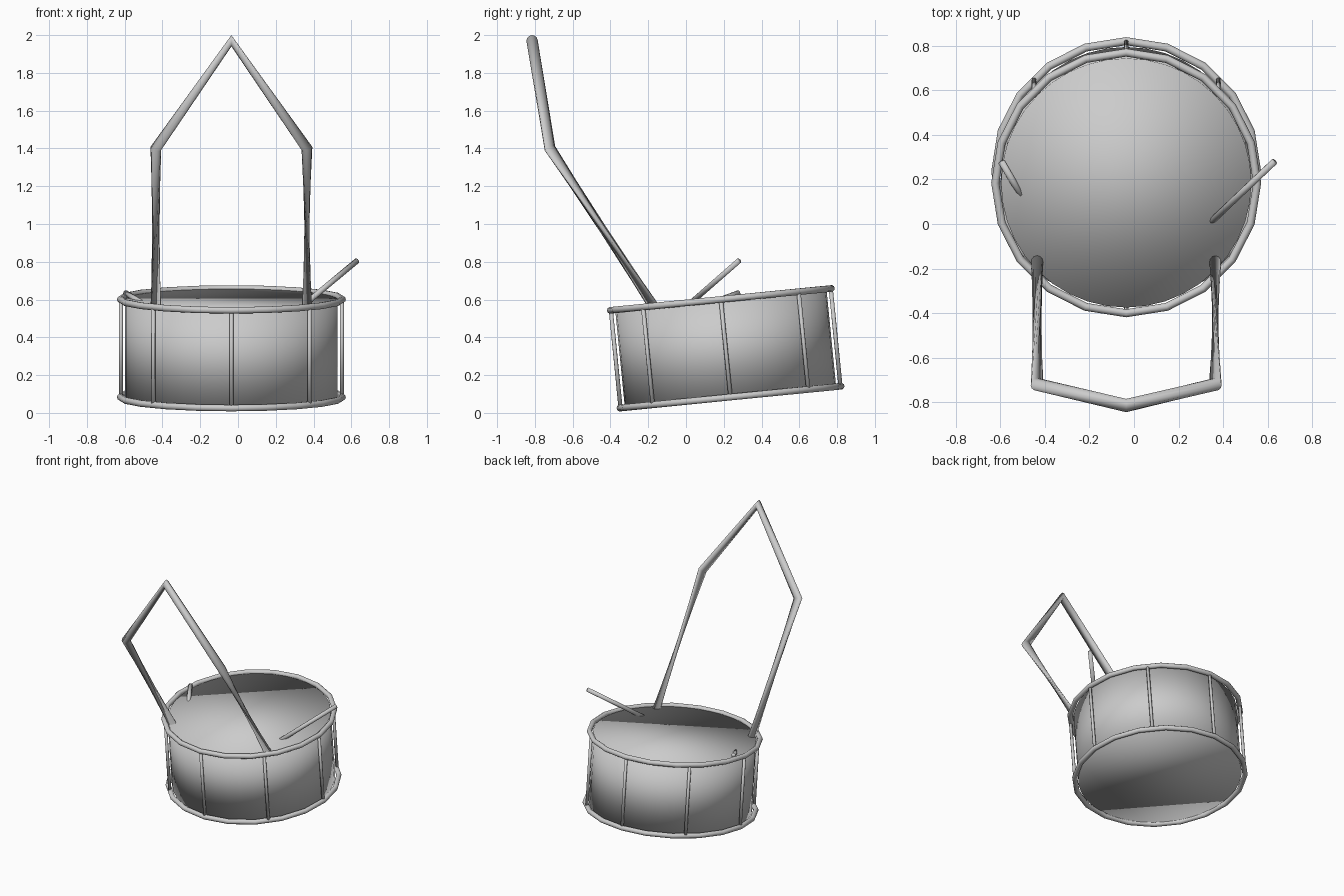
import bpy, bmesh, math
from mathutils import Matrix, Vector

cube = bpy.data.objects.get("Cube")
if cube:
    bpy.data.objects.remove(cube, do_unlink=True)

grey = bpy.data.materials.new("plain grey")
grey.use_nodes = True
colour = (0.6, 0.6, 0.6, 1)
grey.diffuse_color = colour
grey.node_tree.nodes["Principled BSDF"].inputs["Base Color"].default_value = colour

CX = -0.035
TILT = Matrix.Translation((CX, 0.21, 0.342)) @ Matrix.Rotation(math.radians(5.65), 4, "X")
HALF = 0.26
RIM_R = 0.588


def finish(name, bm):
    """Turn a bmesh into a smooth grey object."""
    bmesh.ops.recalc_face_normals(bm, faces=bm.faces)
    for f in bm.faces:
        f.smooth = True
    mesh = bpy.data.meshes.new(name)
    bm.to_mesh(mesh)
    bm.free()
    mesh.materials.append(grey)
    obj = bpy.data.objects.new(name, mesh)
    bpy.context.collection.objects.link(obj)
    return obj


def tube(name, points, radius, sides=12, closed=False):
    """Round bar along a path, with each joint cut along its bisector."""
    bm = bmesh.new()
    pts = [Vector(p) for p in points]
    n = len(pts)
    rings = []
    for i, p in enumerate(pts):
        before = pts[i - 1] if closed or i > 0 else p
        after = pts[(i + 1) % n] if closed or i < n - 1 else p
        d = ((p - before).normalized() + (after - p).normalized()).normalized()
        ref = Vector((0, 0, 1)) if abs(d.z) < 0.3 else Vector((0, 1, 0))
        if not closed and n > 2:
            ref = Vector((0, -0.84, -0.55))
            ref = Vector((0, ref.z, -ref.y))
        u = d.cross(ref).normalized()
        v = d.cross(u)
        angles = [math.tau * k / sides for k in range(sides)]
        rings.append([bm.verts.new(p + radius * (u * math.cos(a) + v * math.sin(a)))
                      for a in angles])
    for i in range(n if closed else n - 1):
        a, b = rings[i], rings[(i + 1) % n]
        for k in range(sides):
            m = (k + 1) % sides
            bm.faces.new((a[k], a[m], b[m], b[k]))
    if not closed:
        bm.faces.new(rings[0])
        bm.faces.new(rings[-1])
    return finish(name, bm)


# Drum shell, with smooth normals running over the flat skins
bm = bmesh.new()
bmesh.ops.create_cone(bm, cap_ends=True, segments=40, radius1=0.562, radius2=0.562,
                      depth=2 * HALF, matrix=TILT)
finish("drum_shell", bm)

# Hoops
for name, z in (("top_hoop", HALF), ("bottom_hoop", -HALF)):
    ring = [TILT @ Vector((RIM_R * math.sin(a), RIM_R * math.cos(a), z))
            for a in (math.tau * k / 20 for k in range(20))]
    tube(name, ring, 0.018, 10, closed=True)

# Tension rods
for k in range(8):
    a = math.tau * k / 8
    x, y = 0.585 * math.sin(a), 0.585 * math.cos(a)
    tube(f"tension_rod_{k + 1}", [TILT @ Vector((x, y, z)) for z in (-HALF, HALF)], 0.011, 8)

# Carrying strap: two legs meeting at a peak
half = [(0.4, -0.13, 0.5), (0.4, -0.72, 1.4)]
path = [(CX + x, y, z) for x, y, z in half] + [(CX, -0.815, 1.97)]
path += [(CX - x, y, z) for x, y, z in reversed(half)]
strap = tube("carrying_strap", path, 0.03)

# Drumsticks
tube("left_drumstick", [(0.335, 0.0, 0.56), (0.63, 0.28, 0.805)], 0.015, 10)
tube("right_drumstick", [(-0.595, 0.28, 0.635), (-0.49, 0.1, 0.57)], 0.015, 10)
